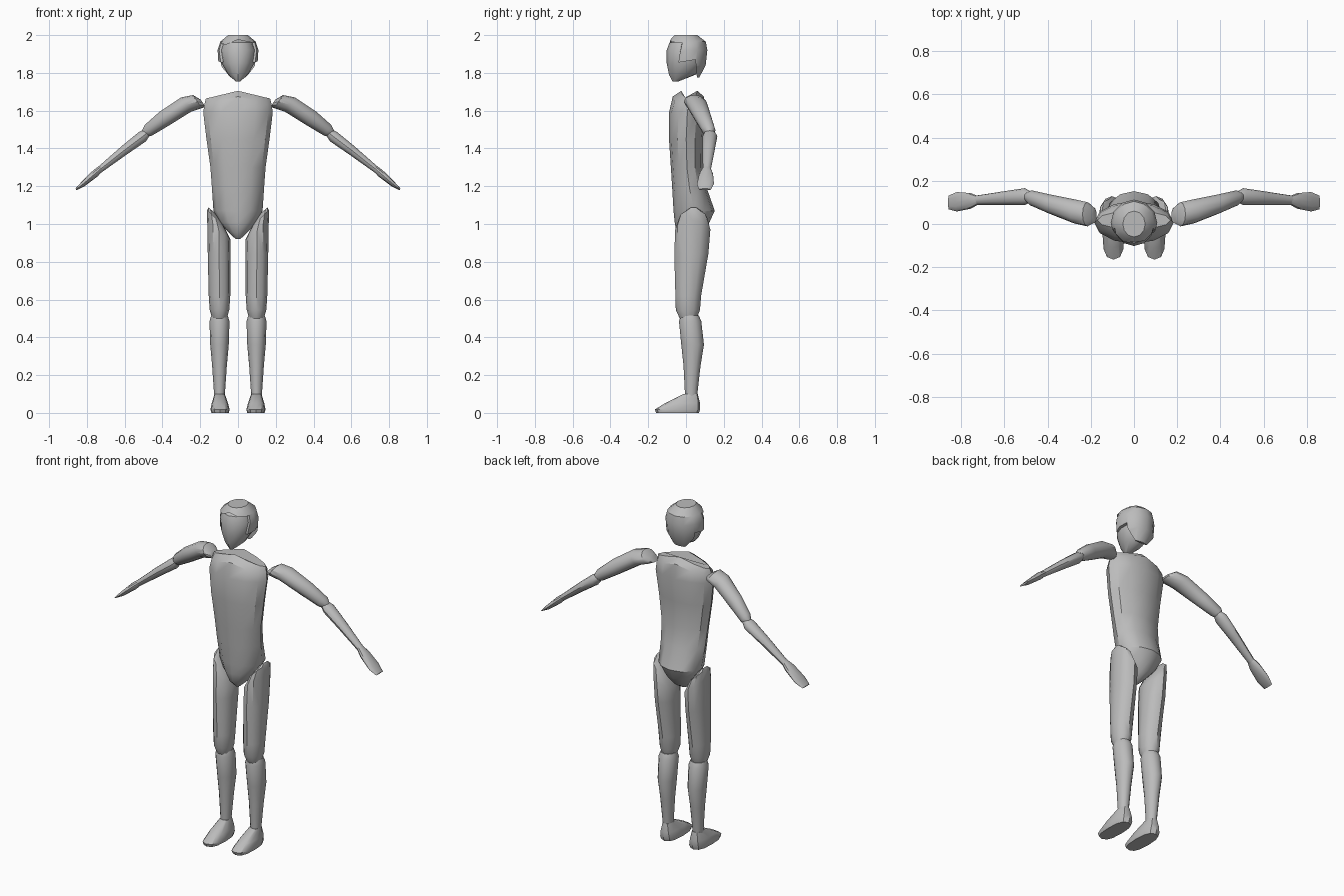
import bpy, bmesh, math
from mathutils import Vector

grey = bpy.data.materials.new("plain grey")
grey.diffuse_color = (0.5, 0.5, 0.5, 1)

X, Y, Z = Vector((1, 0, 0)), Vector((0, 1, 0)), Vector((0, 0, 1))


def skin(name, loops):
    """Join equal-length point loops into a closed solid."""
    bm = bmesh.new()
    rows = [[bm.verts.new(p) for p in loop] for loop in loops]
    n = len(rows[0])
    for a, b in zip(rows, rows[1:]):
        for i in range(n):
            j = (i + 1) % n
            bm.faces.new((a[i], a[j], b[j], b[i]))
    bm.faces.new(rows[0])
    bm.faces.new(rows[-1])
    bmesh.ops.recalc_face_normals(bm, faces=bm.faces)
    mesh = bpy.data.meshes.new(name)
    bm.to_mesh(mesh)
    bm.free()
    mesh.materials.append(grey)
    ob = bpy.data.objects.new(name, mesh)
    bpy.context.collection.objects.link(ob)
    return ob


def select(ob):
    bpy.ops.object.select_all(action='DESELECT')
    ob.select_set(True)
    bpy.context.view_layer.objects.active = ob


def finish(ob, mirror=False, angle=35):
    select(ob)
    bpy.ops.object.shade_smooth_by_angle(angle=math.radians(angle))
    if mirror:
        ob.modifiers.new("mirror", 'MIRROR').use_mirror_merge = False


def ring(c, ru, rv, u=X, v=Y, tilt=0, fold=0, power=1.0, n=12):
    """Oval loop; tilt slopes it along x, fold drops both sides."""
    pts = []
    for i in range(n):
        a = 2 * math.pi * i / n
        co, si = math.cos(a), math.sin(a)
        co = math.copysign(abs(co) ** power, co)
        si = math.copysign(abs(si) ** power, si)
        pts.append(Vector(c) + u * ru * co + v * rv * si
                   + Z * ru * (tilt * co - fold * abs(co)))
    return pts


def upright(rows, fold=0):
    """Rows of (z, half width, front y, back y) around the centre line."""
    return [ring((0, (f + b) / 2, z), w, (b - f) / 2, fold=fold if z > 1.6 and z < 1.72 else 0)
            for z, w, f, b in rows]


# Torso, with a pointed pelvis and sloping shoulders
finish(skin("torso", upright([
    (0.92, 0.012, -0.015, 0.025), (0.955, 0.05, -0.05, 0.085),
    (1.01, 0.10, -0.06, 0.125), (1.07, 0.13, -0.066, 0.152),
    (1.19, 0.138, -0.073, 0.11), (1.30, 0.146, -0.08, 0.09),
    (1.45, 0.167, -0.09, 0.092), (1.59, 0.184, -0.09, 0.105),
    (1.675, 0.178, -0.07, 0.095), (1.705, 0.17, -0.025, 0.06)], fold=0.24)))

# Head
finish(skin("head", upright([
    (1.755, 0.012, -0.072, -0.04), (1.79, 0.052, -0.09, 0.05),
    (1.85, 0.086, -0.102, 0.092), (1.92, 0.095, -0.102, 0.10),
    (1.96, 0.08, -0.088, 0.09), (1.985, 0.035, -0.04, 0.04)])))

# Hair: larger cap trimmed to a stepped hairline
hair = skin("hair", upright([
    (1.775, 0.06, -0.02, 0.07), (1.84, 0.103, -0.09, 0.104),
    (1.92, 0.108, -0.103, 0.113), (1.965, 0.094, -0.093, 0.105),
    (2.0, 0.052, -0.06, 0.06)]))
line = [(-0.04, 1.855), (0.05, 1.87), (0.06, 1.75), (0.2, 1.74), (0.2, 2.1), (-0.14, 2.1)]
cutter = skin("hairline_cutter", [
    [(x, y, z) for y, z in [(-0.14, lo), (-0.02, hi)] + line]
    for x, lo, hi in ((-0.15, 1.905, 1.945), (0, 1.972, 1.982), (0.15, 1.905, 1.945))])
cutter.hide_render = True
trim = hair.modifiers.new("trim", 'BOOLEAN')
trim.operation = 'INTERSECT'
trim.solver = 'EXACT'
trim.object = cutter
select(hair)
bpy.ops.object.modifier_apply(modifier=trim.name)
bpy.data.objects.remove(cutter)
finish(hair)

# Thighs, rising to a point on the outer hip
finish(skin("thighs", [ring(c, rx, ry, tilt=t) for c, rx, ry, t in (
    ((0.138, 0.04, 1.072), 0.018, 0.03, 0.9),
    ((0.118, 0.038, 1.03), 0.045, 0.075, 1.0),
    ((0.102, 0.036, 0.97), 0.061, 0.093, 0.8),
    ((0.10, 0.028, 0.84), 0.060, 0.09, 0),
    ((0.098, 0.012, 0.62), 0.057, 0.068, 0),
    ((0.098, 0.01, 0.545), 0.052, 0.064, 0),
    ((0.098, 0.012, 0.50), 0.038, 0.045, 0))]), mirror=True)

# Shins
finish(skin("shins", [ring(c, rx, ry) for c, rx, ry in (
    ((0.098, 0.02, 0.515), 0.044, 0.048), ((0.098, 0.022, 0.485), 0.053, 0.059),
    ((0.098, 0.035, 0.36), 0.049, 0.06), ((0.098, 0.032, 0.25), 0.039, 0.045),
    ((0.098, 0.027, 0.09), 0.028, 0.032))]), mirror=True)

# Feet
finish(skin("feet", [ring(c, rx, ry, power=0.75) for c, rx, ry in (
    ((0.095, -0.045, 0.0), 0.046, 0.113), ((0.095, -0.045, 0.018), 0.051, 0.12),
    ((0.096, -0.018, 0.052), 0.043, 0.092), ((0.097, 0.024, 0.10), 0.027, 0.038))]),
    mirror=True)

# Arm parts: rings across a slanted axis, wide in y
up = Vector((0.56, 0, 0.83))
arm_parts = {
    "upper_arms": [
        ((0.185, 0.04, 1.64), 0.035, 0.022), ((0.215, 0.045, 1.648), 0.056, 0.042),
        ((0.275, 0.058, 1.632), 0.056, 0.046), ((0.39, 0.092, 1.558), 0.045, 0.044),
        ((0.475, 0.12, 1.496), 0.036, 0.034), ((0.497, 0.125, 1.478), 0.02, 0.02)],
    "forearms": [
        ((0.478, 0.125, 1.485), 0.025, 0.02), ((0.505, 0.127, 1.463), 0.039, 0.031),
        ((0.60, 0.12, 1.392), 0.032, 0.026), ((0.735, 0.11, 1.285), 0.021, 0.017)],
    "hands": [
        ((0.718, 0.11, 1.30), 0.018, 0.016), ((0.755, 0.107, 1.268), 0.036, 0.02),
        ((0.82, 0.103, 1.212), 0.045, 0.014), ((0.858, 0.10, 1.183), 0.032, 0.005)],
}
for name, rows in arm_parts.items():
    finish(skin(name, [ring(c, ry, rv, u=Y, v=up) for c, ry, rv in rows]), mirror=True)
